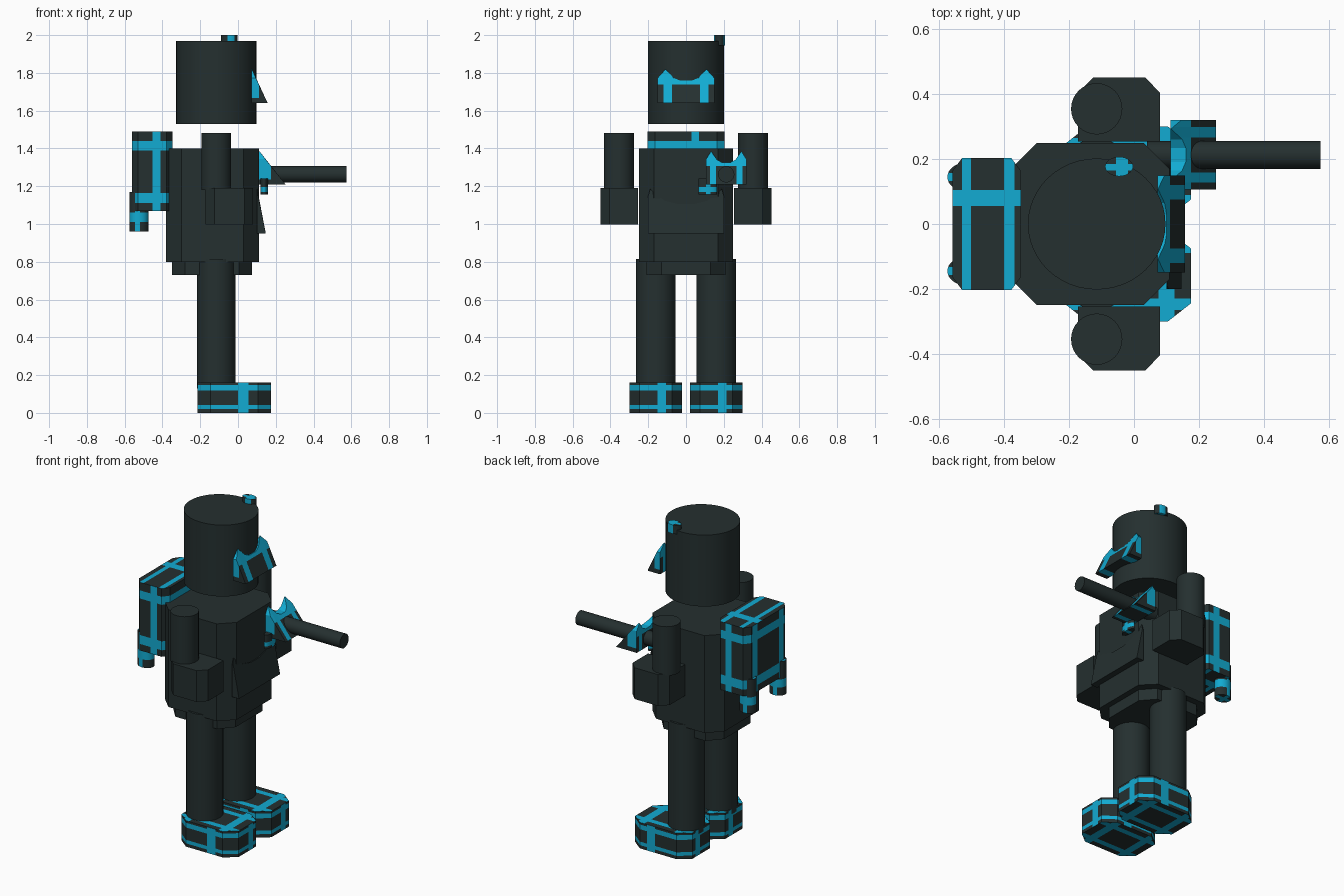
import bpy, bmesh, math
from mathutils import Vector

if "Cube" in bpy.data.objects:
    bpy.data.objects.remove(bpy.data.objects["Cube"])


def material(name, rgb):
    m = bpy.data.materials.new(name)
    m.diffuse_color = (*rgb, 1)
    m.use_nodes = True
    m.node_tree.nodes["Principled BSDF"].inputs["Base Color"].default_value = m.diffuse_color
    return m


MATS = [material("dark slate", (0.018, 0.029, 0.029)),
        material("cyan trim", (0.006, 0.41, 0.65))]


def finish(name, bm, cuts=(), rule=None):
    """Cut the mesh along axis planes, colour faces by rule, make the object."""
    bmesh.ops.remove_doubles(bm, verts=bm.verts, dist=1e-5)
    bmesh.ops.recalc_face_normals(bm, faces=bm.faces)
    for axis, values in cuts:
        no = Vector([1.0 if i == axis else 0.0 for i in range(3)])
        for v in values:
            bmesh.ops.bisect_plane(bm, geom=bm.verts[:] + bm.edges[:] + bm.faces[:],
                                   plane_co=no * v, plane_no=no, dist=1e-6)
    bm.normal_update()
    if rule:
        for f in bm.faces:
            f.material_index = int(bool(rule(f.calc_center_median(), f.normal)))
    me = bpy.data.meshes.new(name)
    bm.to_mesh(me)
    bm.free()
    for m in MATS:
        me.materials.append(m)
    ob = bpy.data.objects.new(name, me)
    bpy.context.collection.objects.link(ob)
    return ob


def prism(name, pts, z0, z1, cuts=(), rule=None):
    bm = bmesh.new()
    low = [bm.verts.new((x, y, z0)) for x, y in pts]
    top = [bm.verts.new((x, y, z1)) for x, y in pts]
    bm.faces.new(low[::-1])
    bm.faces.new(top)
    n = len(pts)
    for i in range(n):
        j = (i + 1) % n
        bm.faces.new((low[i], low[j], top[j], top[i]))
    return finish(name, bm, cuts, rule)


def octagon(x0, x1, y0, y1, cx, cy):
    return [(x0 + cx, y0), (x1 - cx, y0), (x1, y0 + cy), (x1, y1 - cy),
            (x1 - cx, y1), (x0 + cx, y1), (x0, y1 - cy), (x0, y0 + cy)]


def ellipse(x, y, rx, ry, n=32):
    return [(x + rx * math.cos(2 * math.pi * i / n), y + ry * math.sin(2 * math.pi * i / n))
            for i in range(n)]


def within(v, *ranges):
    return any(a < v < b for a, b in ranges)


def wedge(name, x0, yc, z0, depth, w, h, peak, shoulder, trim=True):
    """Winged plate: flat back, sloping front, two peaks with a notch between."""
    half = [(w, 0), (w, shoulder * h), (peak * w, h), (peak * w * 0.6, 0.74 * h), (0.2 * w, 0.66 * h)]
    outline = half + [(-y, z) for y, z in half[::-1]]
    bm = bmesh.new()
    back = [bm.verts.new((x0, yc + y, z0 + z)) for y, z in outline]
    front = [bm.verts.new((x0 + max(depth * (1 - z / h), 0.002), yc + y, z0 + z)) for y, z in outline]
    bm.faces.new(back)
    bm.faces.new(front[::-1])
    n = len(outline)
    for i in range(n):
        j = (i + 1) % n
        bm.faces.new((back[i], back[j], front[j], front[i]))
    if not trim:
        return finish(name, bm)
    a, b = 0.5 * w, 0.8 * w
    c, d = z0 + 0.55 * h, z0 + 0.74 * h

    def rule(p, nrm):
        if abs(nrm.y) > 0.9:
            return p.z > z0 + 0.15 * h and p.x < x0 + 0.45 * depth
        return a < abs(p.y - yc) < b or p.z > c
    return finish(name, bm, [(1, (yc - b, yc - a, yc + a, yc + b)),
                             (2, (z0 + 0.15 * h, c, d)), (0, (x0 + 0.45 * depth,))], rule)


CX = -0.115  # body axis

# Head, torso, hips
smooth = [prism("head", ellipse(CX, 0, 0.212, 0.202, 48), 1.53, 1.97)]
prism("torso", octagon(-0.38, 0.11, -0.25, 0.25, 0.08, 0.08), 0.80, 1.40)
prism("hips", octagon(-0.35, 0.075, -0.21, 0.21, 0.07, 0.08), 0.73, 0.81)

# Small knob on top of the head
smooth.append(prism("head_knob", ellipse(-0.046, 0.177, 0.043, 0.03), 1.945, 2.0,
                    [(0, (-0.055, -0.018)), (1, (0.165, 0.185)), (2, (1.96, 1.98))],
                    lambda p, n: within(p.x, (-0.055, -0.018)) if abs(n.z) < 0.5
                    else within(p.x, (-0.055, -0.018)) or within(p.y, (0.165, 0.185))))

# Visor and belly plate
wedge("visor", 0.072, 0, 1.64, 0.085, 0.15, 0.18, 0.72, 0.74)
wedge("belly_plate", 0.10, 0, 0.95, 0.047, 0.20, 0.235, 0.95, 0.85, trim=False)


def foot_rule(yc):
    def rule(p, n):
        dy = p.y - yc
        if abs(n.z) > 0.9:
            return within(p.x, (-0.17, -0.125), (0.075, 0.125)) or within(abs(dy), (0.07, 0.105))
        if within(p.z, (0.02, 0.042), (0.118, 0.147)):
            return True
        if abs(n.y) > 0.9:
            return within(p.x, (0.0, 0.055))
        if abs(n.x) > 0.9:
            return within(dy, (0.01, 0.055))
        return False
    return rule


# Limbs, mirrored left and right
for s, side in ((-1, "right"), (1, "left")):
    smooth.append(prism(side + "_leg", ellipse(CX, s * 0.16, 0.103, 0.105), 0.13, 0.815))
    yc = s * 0.16
    prism(side + "_foot", octagon(-0.215, 0.175, yc - 0.14, yc + 0.14, 0.07, 0.055), 0, 0.16,
          [(0, (-0.17, -0.125, 0.0, 0.055, 0.075, 0.125)),
           (1, [yc + d for d in (-0.105, -0.07, 0.01, 0.055, 0.07, 0.105)]),
           (2, (0.02, 0.042, 0.118, 0.147))], foot_rule(yc))
    smooth.append(prism(side + "_upper_arm", ellipse(CX, s * 0.355, 0.079, 0.079), 1.18, 1.482))
    prism(side + "_forearm", [(-0.172, s * 0.255), (0.08, s * 0.255), (0.08, s * 0.405),
                              (0.034, s * 0.452), (-0.125, s * 0.452), (-0.172, s * 0.405)], 0.997, 1.19)
    # Backpack nozzle
    y = s * 0.145
    smooth.append(prism(side + "_nozzle", ellipse(-0.525, y, 0.05, 0.042), 0.96, 1.17,
                        [(0, (-0.545, -0.52)), (1, (y - 0.012, y + 0.012)), (2, (1.01, 1.06))],
                        lambda p, n, y=y: within(p.z, (1.01, 1.06)) or within(p.x, (-0.545, -0.52))
                        or (abs(n.z) > 0.9 and abs(p.y - y) < 0.012)))


# Backpack with trim bands
def pack_rule(p, n):
    if abs(n.z) > 0.9:
        return within(p.x, (-0.53, -0.503), (-0.40, -0.368)) or within(p.y, (0.055, 0.105))
    if within(p.z, (1.11, 1.165), (1.39, 1.44)):
        return True
    if abs(n.y) > 0.9:
        return within(p.x, (-0.453, -0.41))
    if n.x < -0.9:
        return within(abs(p.y), (0.105, 0.15))
    if n.x > 0.9:
        return within(p.y, (0.03, 0.07))
    return False


prism("backpack", octagon(-0.56, -0.348, -0.203, 0.203, 0.03, 0.04), 1.07, 1.49,
      [(0, (-0.53, -0.503, -0.453, -0.41, -0.40, -0.368)),
       (1, (-0.15, -0.105, 0.03, 0.055, 0.07, 0.105, 0.15)),
       (2, (1.11, 1.165, 1.39, 1.44))], pack_rule)

# Shoulder cannon: barrel along x, winged guard, small pod below
bm = bmesh.new()
bmesh.ops.create_cone(bm, cap_ends=True, segments=32, radius1=0.043, radius2=0.043, depth=0.535)
for v in bm.verts:
    v.co = Vector((v.co.z + 0.3075, v.co.y + 0.213, 1.263 - v.co.x))
smooth.append(finish("cannon_barrel", bm))
wedge("cannon_guard", 0.112, 0.213, 1.21, 0.14, 0.107, 0.175, 0.75, 0.76)
smooth.append(prism("cannon_pod", ellipse(0.138, 0.115, 0.02, 0.05), 1.155, 1.24,
                    [(1, (0.085, 0.105, 0.13)), (2, (1.17, 1.195))],
                    lambda p, n: within(p.y, (0.105, 0.13)) or within(p.z, (1.17, 1.195))))

# Smooth shading on the round parts
bpy.ops.object.select_all(action='DESELECT')
for ob in smooth:
    ob.select_set(True)
bpy.context.view_layer.objects.active = smooth[0]
bpy.ops.object.shade_smooth_by_angle(angle=math.radians(35))
